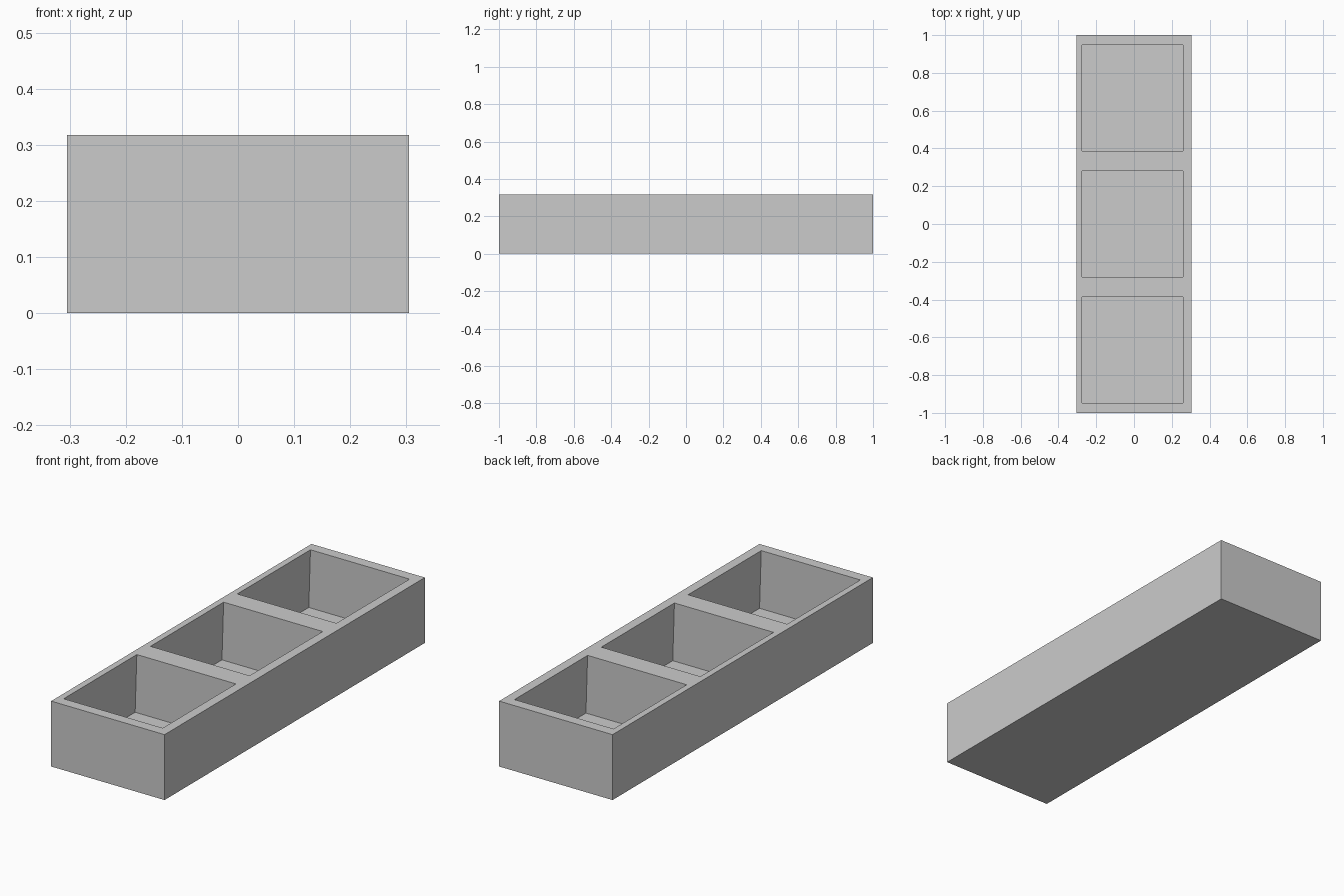
import bpy, bmesh

if "Cube" in bpy.data.objects:
    bpy.data.objects.remove(bpy.data.objects["Cube"])

W, L, H = 0.305, 1.0, 0.318      # half width, half length, height
FLOOR = 0.035                    # tray floor height
X0, X1 = -0.274, 0.259           # pocket opening in x
HALF = 0.281                     # half pocket length
FLARE = 0.009                    # pocket sides widen slightly downwards
CENTRES = (-0.667, 0.0, 0.667)

bm = bmesh.new()


def ring(x0, x1, y0, y1, z):
    return [bm.verts.new((x, y, z)) for x, y in
            ((x0, y0), (x1, y0), (x1, y1), (x0, y1))]


def walls(a, b):
    for i in range(4):
        j = (i + 1) % 4
        bm.faces.new((a[i], a[j], b[j], b[i]))


# outer shell: base and four sides
base = ring(-W, W, -L, L, 0)
rim = ring(-W, W, -L, L, H)
bm.faces.new(base[::-1])
walls(base, rim)

# three pockets with a flat floor
tops = []
for c in CENTRES:
    top = ring(X0, X1, c - HALF, c + HALF, H)
    low = ring(X0 - FLARE, X1 + FLARE, c - HALF, c + HALF, FLOOR)
    walls(top, low)
    bm.faces.new(low)
    tops.append(top)

# top rim: side rails, dividers and ends
a, b, c = tops
bm.faces.new((rim[0], rim[1], a[1], a[0]))
bm.faces.new((a[3], a[2], b[1], b[0]))
bm.faces.new((b[3], b[2], c[1], c[0]))
bm.faces.new((c[3], c[2], rim[2], rim[3]))
bm.faces.new((rim[1], rim[2], c[2], c[1], b[2], b[1], a[2], a[1]))
bm.faces.new((rim[3], rim[0], a[0], a[3], b[0], b[3], c[0], c[3]))
bmesh.ops.recalc_face_normals(bm, faces=bm.faces)

mesh = bpy.data.meshes.new("three_pocket_tray")
bm.to_mesh(mesh)
bm.free()
bpy.context.collection.objects.link(bpy.data.objects.new("three_pocket_tray", mesh))
